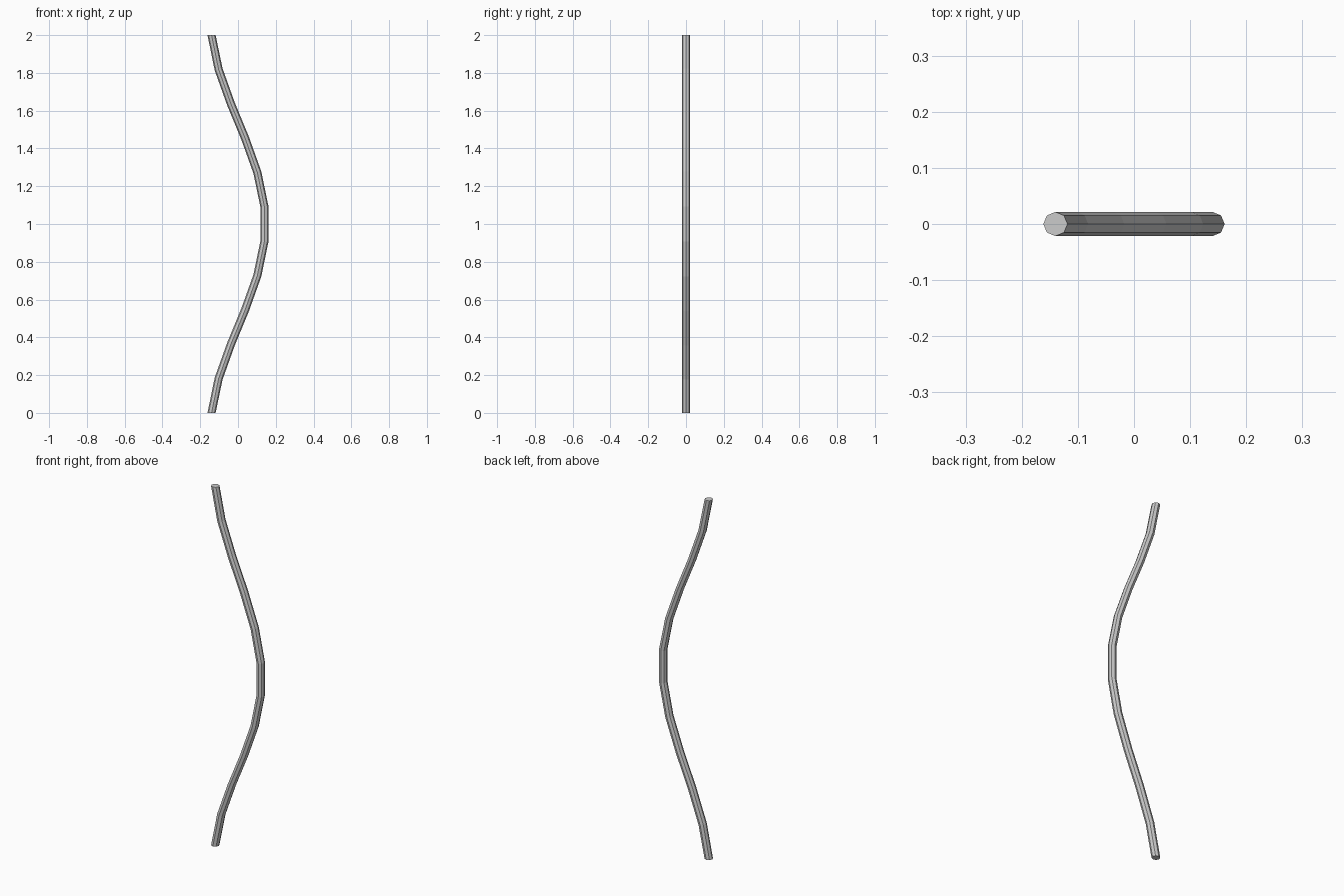
import bpy, bmesh
from math import sin, cos, pi, radians
from mathutils import Vector

if "Cube" in bpy.data.objects:
    bpy.data.objects.remove(bpy.data.objects["Cube"])

SIDES, SEGMENTS, RADIUS, SWAY = 8, 11, 0.0215, 0.145

# Centre line: one sideways wave, sampled at even heights
path = [Vector((SWAY * sin(radians(-75 + 30 * min(i, SEGMENTS - i))), 0, 2 * i / SEGMENTS))
        for i in range(SEGMENTS + 1)]

# Octagonal rings, mitred at the bends and cut level at both ends
bm = bmesh.new()
rings = []
for i, p in enumerate(path):
    if i in (0, SEGMENTS):
        across = Vector((1, 0, 0))
    else:
        t = (p - path[i - 1]).normalized() + (path[i + 1] - p).normalized()
        across = Vector((t.z, 0, -t.x)).normalized()
    rings.append([bm.verts.new(p + across * RADIUS * cos(a) + Vector((0, RADIUS * sin(a), 0)))
                  for a in (2 * pi * k / SIDES for k in range(SIDES))])

# Side faces and end caps
for lo, hi in zip(rings, rings[1:]):
    for k in range(SIDES):
        n = (k + 1) % SIDES
        bm.faces.new((lo[k], lo[n], hi[n], hi[k]))
bm.faces.new(rings[0][::-1])
bm.faces.new(rings[-1])

mesh = bpy.data.meshes.new("wavy_rod")
bm.to_mesh(mesh)
bm.free()
rod = bpy.data.objects.new("wavy_rod", mesh)
bpy.context.collection.objects.link(rod)
